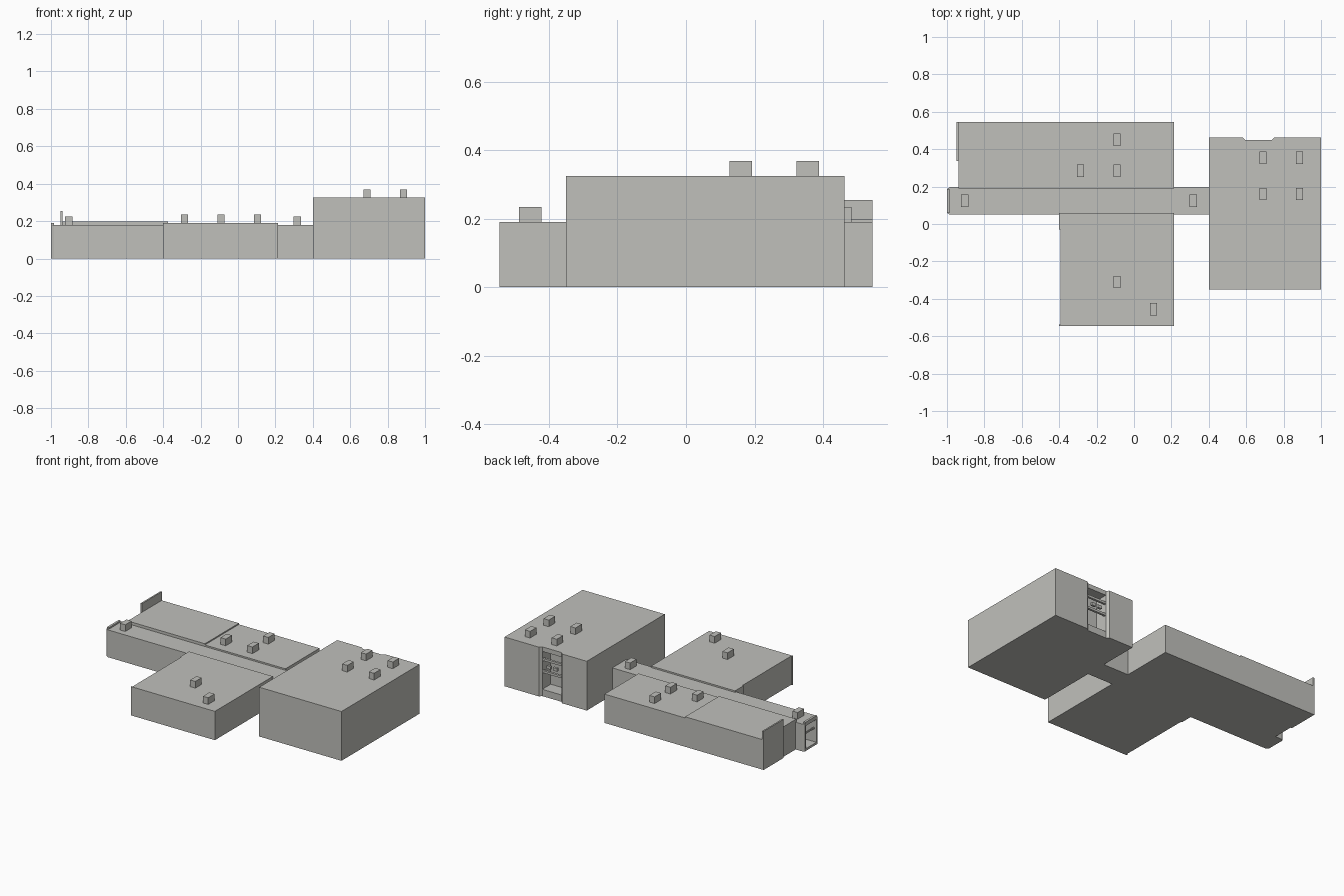
import bpy
import bmesh

cube = bpy.data.objects.get("Cube")
if cube:
    bpy.data.objects.remove(cube, do_unlink=True)

stone = bpy.data.materials.new("warm_grey")
stone.use_nodes = True
stone.diffuse_color = (0.53, 0.53, 0.5, 1)
shader = stone.node_tree.nodes["Principled BSDF"]
shader.inputs["Base Color"].default_value = stone.diffuse_color


def prism(name, outline, top, bottom=0):
    """Extrude a plan outline from bottom to top."""
    bm = bmesh.new()
    base = bm.faces.new([bm.verts.new((x, y, bottom)) for x, y in outline])
    extruded = bmesh.ops.extrude_face_region(bm, geom=[base])["geom"]
    for part in extruded:
        if isinstance(part, bmesh.types.BMVert):
            part.co.z = top
    bmesh.ops.recalc_face_normals(bm, faces=bm.faces)
    mesh = bpy.data.meshes.new(name)
    bm.to_mesh(mesh)
    bm.free()
    mesh.materials.append(stone)
    obj = bpy.data.objects.new(name, mesh)
    bpy.context.collection.objects.link(obj)
    return obj


def box(name, west, east, south, north, top, bottom=0):
    outline = [(west, south), (east, south), (east, north), (west, north)]
    return prism(name, outline, top, bottom)


# Shared levels and setting-out lines
hall_top = 0.325
wing_top = 0.19
link_top = 0.18
wing_east = 0.213
wing_depth = 0.545
hall_west, hall_east, hall_back = 0.4, 1, 0.463
link_south, link_north = 0.05, 0.197
reveal = 0.015

# Tall hall: main block, then a pier on each side of the recessed entrance
bay_centre, bay_half = 0.665, 0.07
bay_back = 0.36
bay_face = hall_back - reveal
box("hall", hall_west, hall_east, -0.35, bay_back, hall_top)
for side, wall, name in ((-1, hall_west, "west"), (1, hall_east, "east")):
    jamb = bay_centre + side * bay_half
    splay = jamb + side * reveal
    prism(f"hall_pier_{name}",
          [(wall, bay_back), (jamb, bay_back), (jamb, bay_face),
           (splay, hall_back), (wall, hall_back)], hall_top)

# Entrance: lintel, floor, crossbars and a pair of small blocks
bay_west, bay_east = bay_centre - bay_half, bay_centre + bay_half
box("hall_lintel", bay_west, bay_east, bay_back, bay_face,
    hall_top, hall_top - 2 * reveal)
box("hall_floor", bay_west, bay_east, bay_back, bay_face, 3 * reveal)
for name, level in (("lower", 0.17), ("upper", 0.25)):
    box(f"hall_crossbar_{name}", bay_west, bay_east,
        bay_face - reveal, bay_face, level, level - reveal)
for side in (-1, 1):
    middle = bay_centre + side * bay_half / 3
    box("entrance_block", middle - reveal, middle + reveal,
        bay_face - reveal, bay_face, 0.21, wing_top)

# Link corridor: closed length, then an open porch at the west end
porch_west, porch_inner = reveal - 1, -0.92
porch_rim = 0.02
door_south, door_north = link_south + porch_rim, link_north - porch_rim
box("corridor", porch_inner, hall_west, link_south, link_north, link_top)
for name, outer, inner in (("south", link_south, door_south),
                           ("north", link_north, door_north)):
    prism(f"porch_wall_{name}",
          [(porch_inner, outer), (porch_west, outer),
           (-1, (outer + inner) / 2), (-1, inner), (porch_inner, inner)],
          link_top)
box("porch_roof", porch_west, porch_inner, door_south, door_north,
    link_top, link_top - reveal)
box("porch_floor", -1, porch_inner, door_south, door_north, reveal)
box("porch_head", -1, porch_west, door_south - reveal / 2,
    door_north + reveal / 2, wing_top, link_top - reveal)
box("porch_crossbar", porch_west, porch_west + reveal / 2,
    door_south, door_north, 0.11, 0.1)

# Back wing: lower east part, raised west part and the end screen wall
wing_step, wing_west = -0.375, -0.938
box("back_wing_east", wing_step, wing_east, wing_top, wing_depth, wing_top)
box("back_wing_west", wing_west, wing_step, wing_top, wing_depth, 0.198)
box("end_screen", wing_west - 0.01, wing_west, 0.337, wing_depth, 0.255)

# Front wing, with thicker ends on either side of a shallow west recess
front_west = -0.392
front_north = 0.06
box("front_wing", front_west, wing_east, -wing_depth, front_north, wing_top)
for name, south, north in (("south", -wing_depth, reveal / 2 - wing_depth),
                           ("north", -2 * reveal, front_north)):
    box(f"front_wing_fin_{name}", -hall_west, front_west, south, north, wing_top)

# Roof vents, set out from a few shared rows
vent_half_width, vent_half_depth, vent_height = 0.019, 0.033, 0.044


def vent(x, y, roof):
    box("roof_vent", x - vent_half_width, x + vent_half_width,
        y - vent_half_depth, y + vent_half_depth, roof + vent_height, roof)


pitch = 0.195
hall_vent, wing_vent, wing_row = 0.69, -0.09, 0.285
for x in (hall_vent, hall_vent + pitch):
    for y in (0.16, 0.16 + pitch):
        vent(x, y, hall_top)
vent(wing_vent, wing_row, wing_top)
vent(wing_vent - pitch, wing_row, wing_top)
vent(wing_vent, 0.45, wing_top)
vent(wing_vent, -0.31, wing_top)
vent(wing_vent + pitch, -0.455, wing_top)
for x in (-0.905, 0.317):
    vent(x, (link_south + link_north) / 2, link_top)
